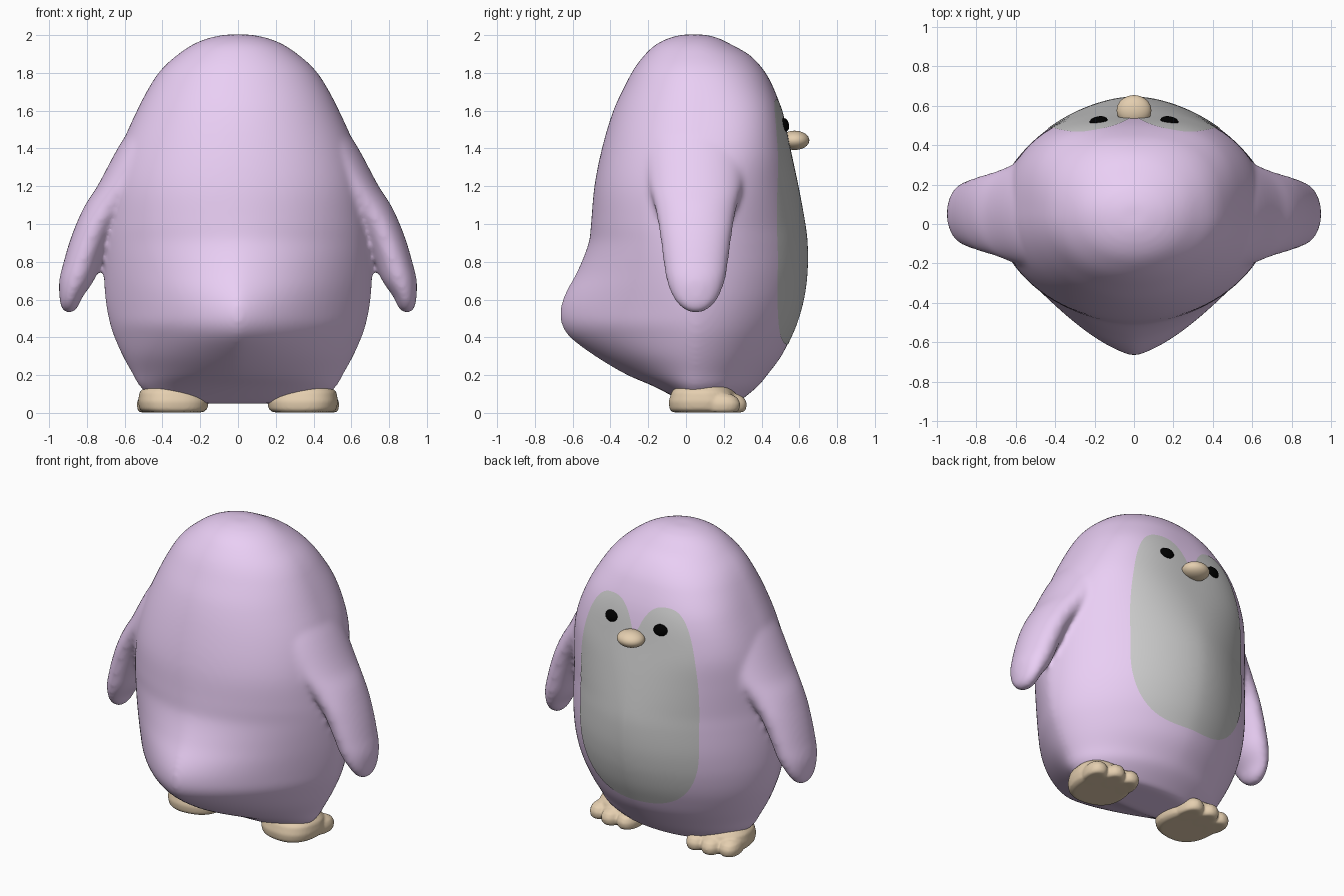
import bpy, bmesh, math

if "Cube" in bpy.data.objects:
    bpy.data.objects.remove(bpy.data.objects["Cube"])


def material(name, rgb):
    m = bpy.data.materials.new(name)
    m.diffuse_color = (*rgb, 1)
    m.use_nodes = True
    m.node_tree.nodes["Principled BSDF"].inputs["Base Color"].default_value = m.diffuse_color
    return m


LILAC = material("lilac", (0.82, 0.62, 0.91))
BEIGE = material("beige", (0.78, 0.62, 0.43))
BLACK = material("black", (0, 0, 0))


def finish(bm, name, mat=None, recalc=True):
    if recalc:
        bmesh.ops.recalc_face_normals(bm, faces=bm.faces[:])
    me = bpy.data.meshes.new(name)
    bm.to_mesh(me)
    bm.free()
    ob = bpy.data.objects.new(name, me)
    bpy.context.collection.objects.link(ob)
    if mat:
        me.materials.append(mat)
    me.polygons.foreach_set("use_smooth", [True] * len(me.polygons))
    return ob


def blend(ob, voxel, iterations):
    """Fuse overlapping volumes and soften the joins"""
    rm = ob.modifiers.new("fuse", 'REMESH')
    rm.mode = 'VOXEL'
    rm.voxel_size = voxel
    rm.use_smooth_shade = True
    sm = ob.modifiers.new("soften", 'SMOOTH')
    sm.factor = 0.5
    sm.iterations = iterations


def refine(rows, steps=4):
    """Smooth (Hermite) resampling of stations whose first entry is z"""
    tan = []
    for i in range(len(rows)):
        a, b = rows[max(i - 1, 0)], rows[min(i + 1, len(rows) - 1)]
        tan.append([(q - p) / (b[0] - a[0]) for p, q in zip(a, b)])
    out = []
    for i in range(len(rows) - 1):
        a, b, h = rows[i], rows[i + 1], rows[i + 1][0] - rows[i][0]
        for k in range(steps):
            t = k / steps
            row = [(2*t**3 - 3*t*t + 1) * p + (3*t*t - 2*t**3) * q
                   + h * ((t**3 - 2*t*t + t) * m + (t**3 - t*t) * n)
                   for p, q, m, n in zip(a, b, tan[i], tan[i + 1])]
            row[0] = a[0] + t * h
            out.append(row)
    return out + [list(rows[-1])]


def spow(v, p):
    return math.copysign(abs(v) ** p, v)


def loft(bm, rings, n=48):
    """Stack closed superellipse rings: z, cx, rx, cy, back, front, back_exp, front_exp"""
    loops = []
    for z, cx, rx, cy, back, front, nb, nf in rings:
        loop = []
        for k in range(n):
            a = 2 * math.pi * k / n
            c, s = math.cos(a), math.sin(a)
            e, ry = (nf, front) if s >= 0 else (nb, back)
            loop.append(bm.verts.new((cx + rx * spow(c, 2 / e), cy + ry * spow(s, 2 / e), z)))
        loops.append(loop)
    for a, b in zip(loops, loops[1:]):
        for k in range(n):
            bm.faces.new((a[k], a[(k + 1) % n], b[(k + 1) % n], b[k]))
    bm.faces.new(loops[0])
    bm.faces.new(loops[-1])


def ball(bm, loc, size, seg=24):
    r = bmesh.ops.create_uvsphere(bm, u_segments=seg, v_segments=seg // 2, radius=1)
    bmesh.ops.scale(bm, vec=size, verts=r["verts"])
    bmesh.ops.translate(bm, vec=loc, verts=r["verts"])


# Body stations: z, half width, y back, y front, back exponent, front exponent
BODY = refine([
    (0.05, 0.42, 0.00, 0.27, 2, 2), (0.14, 0.52, -0.17, 0.38, 1.8, 1.9),
    (0.20, 0.555, -0.31, 0.43, 1.6, 1.8), (0.30, 0.61, -0.48, 0.505, 1.5, 1.75),
    (0.40, 0.655, -0.615, 0.555, 1.4, 1.75), (0.47, 0.678, -0.66, 0.585, 1.4, 1.75),
    (0.55, 0.695, -0.665, 0.61, 1.4, 1.75), (0.63, 0.705, -0.64, 0.628, 1.45, 1.75),
    (0.75, 0.71, -0.575, 0.642, 1.6, 1.75), (0.90, 0.708, -0.515, 0.642, 1.8, 1.75),
    (1.00, 0.70, -0.503, 0.63, 1.9, 1.8), (1.20, 0.675, -0.485, 0.593, 2, 2.1),
    (1.40, 0.622, -0.445, 0.55, 2, 2.6), (1.60, 0.535, -0.385, 0.508, 2, 2.8),
    (1.75, 0.455, -0.315, 0.45, 2, 2.5), (1.83, 0.395, -0.27, 0.40, 2, 2.3),
    (1.90, 0.315, -0.215, 0.33, 2, 2.1), (1.95, 0.24, -0.16, 0.24, 2, 2),
    (1.985, 0.155, -0.09, 0.17, 2, 2), (2.003, 0.07, -0.02, 0.10, 2, 2)])
CY = 0.05


def front_y(x, z):
    for a, b in zip(BODY, BODY[1:]):
        if a[0] <= z <= b[0]:
            t = (z - a[0]) / (b[0] - a[0])
            w, f, nf = (a[i] + t * (b[i] - a[i]) for i in (1, 3, 5))
            return CY + (f - CY) * max(0, 1 - abs(x / w) ** nf) ** (1 / nf)


# Body with blended flippers
bm = bmesh.new()
loft(bm, [(z, 0, w, CY, CY - b, f - CY, nb, nf) for z, w, b, f, nb, nf in BODY], 96)
ARM = refine([
    (0.53, 0.895, 0.02, 0.035), (0.56, 0.892, 0.045, 0.08), (0.61, 0.885, 0.06, 0.12),
    (0.70, 0.855, 0.092, 0.155), (0.80, 0.823, 0.1, 0.172), (0.90, 0.787, 0.107, 0.185),
    (1.00, 0.742, 0.115, 0.2), (1.10, 0.67, 0.14, 0.22), (1.20, 0.59, 0.155, 0.25),
    (1.40, 0.45, 0.188, 0.28), (1.55, 0.36, 0.18, 0.26)])
for s in (-1, 1):
    loft(bm, [(z, s * c, rx, 0.052, ry, ry, 2, 2) for z, c, rx, ry in ARM])
body = finish(bm, "body", LILAC)
blend(body, 0.015, 14)

# Belly patch with two lobes around the eyes
bm = bmesh.new()
N, M, W = 64, 60, 0.435
grid = []
for i in range(N + 1):
    s = math.sin(math.pi * (i / N - 0.5))
    x = W * s
    d = abs(x) - 0.195
    d = min(1, abs(d) / (0.24 if d > 0 else 0.235))
    top = 1.05 + 0.61 * math.sqrt(1 - d ** 2.5)
    bot = 0.36 + 0.4 * (1 - math.sqrt(max(0, 1 - abs(s) ** 3)))
    col = []
    for j in range(M + 1):
        z = bot + (top - bot) * j / M
        col.append(bm.verts.new((x, front_y(x, z) + 0.005, z)))
    grid.append(col)
for i in range(N):
    for j in range(M):
        bm.faces.new((grid[i][j], grid[i][j + 1], grid[i + 1][j + 1], grid[i + 1][j]))
belly = finish(bm, "belly_patch", recalc=False)
sw = belly.modifiers.new("hug", 'SHRINKWRAP')
sw.target = body
sw.wrap_mode = 'ABOVE_SURFACE'
sw.offset = 0.003

# Beak
bm = bmesh.new()
ball(bm, (0, 0.575, 1.443), (0.088, 0.078, 0.051), 32)
finish(bm, "beak", BEIGE)

for s, side in ((-1, "left"), (1, "right")):
    # Eye
    bm = bmesh.new()
    ball(bm, (0, 0, 0), (0.046, 0.022, 0.036))
    eye = finish(bm, side + "_eye", BLACK)
    eye.location = (s * 0.18, front_y(0.18, 1.525) + 0.004, 1.525)
    eye.rotation_euler = (math.radians(12), 0, -s * math.radians(10))

    # Foot: rounded slab with three blunt toes
    bm = bmesh.new()
    slab = [(0.003, 0.155, 0.16), (0.02, 0.178, 0.175), (0.06, 0.186, 0.18),
            (0.11, 0.178, 0.165), (0.14, 0.15, 0.14)]
    loft(bm, [(z, 0, rx, 0, ry, ry, 2.4, 2.4) for z, rx, ry in slab])
    for tx, ty in ((-0.11, 0.115), (0, 0.135), (0.11, 0.115)):
        loft(bm, [(z, tx, 0.068 * k, ty, 0.1 * k, 0.1 * k, 2.2, 2.2)
                  for z, k in ((0.003, 0.8), (0.02, 0.95), (0.05, 1), (0.08, 0.85), (0.1, 0.5))], 32)
    foot = finish(bm, side + "_foot", BEIGE)
    blend(foot, 0.009, 4)
    foot.location = (s * 0.342, 0.09, 0)
    foot.rotation_euler.z = -s * math.radians(8)
